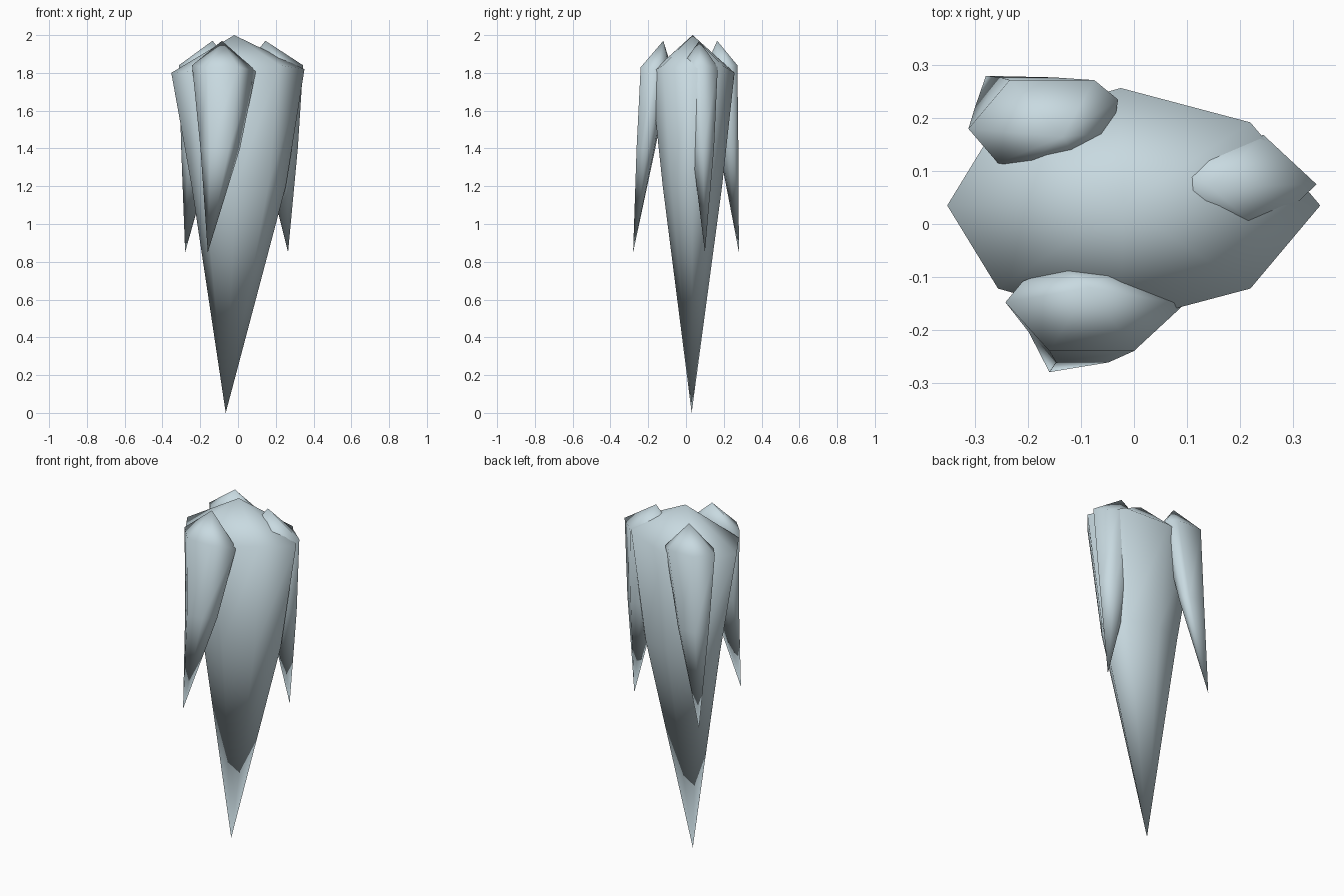
import bpy, bmesh
from mathutils import Vector

cube = bpy.data.objects.get("Cube")
if cube:
    bpy.data.objects.remove(cube, do_unlink=True)

ICE = (0.58, 0.70, 0.75, 1.0)
ice = bpy.data.materials.new("pale_ice")
ice.use_nodes = True
ice.diffuse_color = ICE
ice.node_tree.nodes["Principled BSDF"].inputs["Base Color"].default_value = ICE


def spike(name, shoulder, apex, tip, waist_z, waist_scale, waist_centre):
    """Hanging crystal: blunt crown, shoulder ring, narrower waist ring, sharp lower tip."""
    bm = bmesh.new()
    centre = Vector([(min(a) + max(a)) / 2 for a in zip(*shoulder)])
    top, mid = [], []
    for p in shoulder:
        p = Vector(p)
        top.append(bm.verts.new(p))
        q = Vector(waist_centre) + (p - centre).xy * waist_scale
        mid.append(bm.verts.new((q.x, q.y, waist_z)))
    a, t = bm.verts.new(apex), bm.verts.new(tip)
    n = len(top)
    for i in range(n):
        j = (i + 1) % n
        bm.faces.new((top[i], top[j], a))
        bm.faces.new((mid[i], mid[j], top[j], top[i]))
        bm.faces.new((mid[j], mid[i], t))
    bmesh.ops.recalc_face_normals(bm, faces=bm.faces[:])
    for f in bm.faces:
        f.smooth = True
    mesh = bpy.data.meshes.new(name)
    bm.to_mesh(mesh)
    bm.free()
    mesh.materials.append(ice)
    ob = bpy.data.objects.new(name, mesh)
    bpy.context.collection.objects.link(ob)


# Large central spike
spike("main_spike",
      [(-.353, .035, 1.8), (-.257, -.122, 1.81), (-.025, -.187, 1.8), (.22, -.122, 1.84),
       (.352, .035, 1.82), (.22, .192, 1.84), (-.025, .257, 1.8), (-.257, .192, 1.81)],
      (-.02, .035, 2), (-.065, .03, 0), 1.2, .707, (.004, .034))

# Three small spikes around it
spike("front_spike",
      [(-.243, -.148, 1.84), (-.16, -.24, 1.83), (0, -.24, 1.83), (.095, -.152, 1.81),
       (-.035, -.09, 1.84), (-.135, -.08, 1.84), (-.21, -.108, 1.84)],
      (-.085, -.12, 1.97), (-.16, -.28, .85), 1.4, .62, (-.094, -.212))
spike("back_spike",
      [(-.313, .18, 1.84), (-.257, .115, 1.84), (-.21, .107, 1.84), (-.11, .128, 1.84),
       (-.04, .172, 1.84), (-.03, .235, 1.84), (-.075, .272, 1.84), (-.235, .272, 1.84)],
      (-.135, .165, 1.97), (-.28, .28, .85), 1.4, .62, (-.213, .226))
spike("left_spike",
      [(.345, .075, 1.84), (.245, .168, 1.83), (.14, .16, 1.84), (.05, .12, 1.84),
       (.04, .05, 1.84), (.12, 0, 1.84), (.245, -.02, 1.84)],
      (.145, .07, 1.97), (.265, .1, .85), 1.4, .62, (.222, .09))
